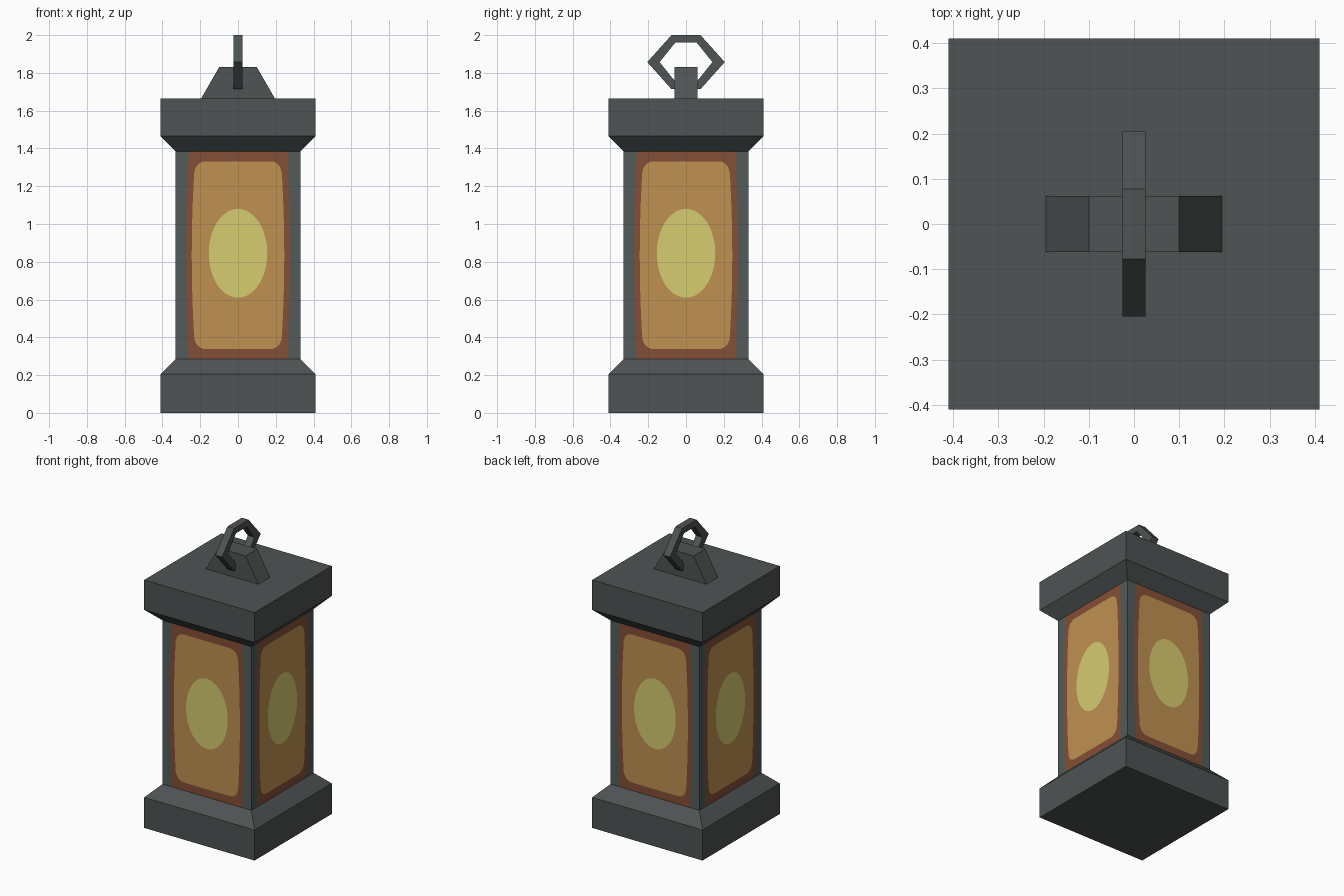
import bpy, bmesh, math
from mathutils import Matrix, Vector

cube = bpy.data.objects.get("Cube")
if cube:
    bpy.data.objects.remove(cube, do_unlink=True)


def material(name, rgb):
    lin = [((c / 255 + 0.055) / 1.055) ** 2.4 for c in rgb] + [1]
    m = bpy.data.materials.new(name)
    m.use_nodes = True
    m.diffuse_color = lin
    bsdf = m.node_tree.nodes["Principled BSDF"]
    bsdf.inputs["Base Color"].default_value = lin
    bsdf.inputs["Roughness"].default_value = 0.9
    return m


iron = material("dark iron", (78, 83, 83))
post = material("post iron", (83, 91, 91))
rust = material("rust brown", (132, 79, 54))
amber = material("amber glass", (191, 145, 82))
flame = material("flame yellow", (214, 204, 112))


def add_object(name, bm, mats):
    mesh = bpy.data.meshes.new(name)
    bm.to_mesh(mesh)
    bm.free()
    for m in mats:
        mesh.materials.append(m)
    ob = bpy.data.objects.new(name, mesh)
    bpy.context.collection.objects.link(ob)
    return ob


def square_loft(name, profile):
    """Square sections given as (half width, height)."""
    bm = bmesh.new()
    rings = [[bm.verts.new((sx * h, sy * h, z)) for sx, sy in
              ((-1, -1), (1, -1), (1, 1), (-1, 1))] for h, z in profile]
    for a, b in zip(rings, rings[1:]):
        for i in range(4):
            j = (i + 1) % 4
            bm.faces.new((a[i], a[j], b[j], b[i]))
    bm.faces.new(rings[0][::-1])
    bm.faces.new(rings[-1])
    return add_object(name, bm, [iron])


WIDE, SLIM, LOW, HIGH = 0.41, 0.33, 0.285, 1.385
square_loft("base", [(WIDE, 0), (WIDE, 0.205), (SLIM, LOW)])
square_loft("roof", [(SLIM, HIGH), (WIDE, 1.465), (WIDE, 1.665)])

# Glowing walls: nested outlines joined into coloured bands
STEPS = 20
side = [math.sin(math.pi / 2 * (2 * i / STEPS - 1)) for i in range(STEPS)]
square = ([(s, -1) for s in side] + [(1, s) for s in side]
          + [(-s, 1) for s in side] + [(-1, -s) for s in side])
MID, HALF = (LOW + HIGH) / 2, (HIGH - LOW) / 2


def full_edge(u, v):
    return SLIM * u, MID + HALF * v


def rust_edge(u, v):
    return 0.275 * u * (1 - 0.05 * v * v), MID + HALF * v


def amber_edge(u, v):
    a, b, r = 0.245, 0.497, 0.06
    p = Vector((a * u, b * v))
    q = Vector((max(r - a, min(a - r, p.x)), max(r - b, min(b - r, p.y))))
    p = q + (p - q).normalized() * r
    return p.x * (1 - 0.07 * (p.y / b) ** 2), MID + p.y


def flame_edge(u, v):
    d = Vector((u, v)).normalized()
    return 0.155 * d.x, 0.845 + 0.235 * d.y


bm = bmesh.new()
for k in range(4):
    turn = Matrix.Rotation(k * math.pi / 2, 3, 'Z')
    rings = []
    for edge in (full_edge, rust_edge, amber_edge, flame_edge):
        points = [edge(u, v) for u, v in square]
        rings.append([bm.verts.new(turn @ Vector((x, -SLIM, z))) for x, z in points])
    for band, (a, b) in enumerate(zip(rings, rings[1:])):
        for i in range(len(square)):
            j = (i + 1) % len(square)
            # the posts only fill the two upright sides
            if band == 0 and abs(square[i][1] + square[j][1]) == 2:
                continue
            bm.faces.new((a[i], a[j], b[j], b[i])).material_index = band
    bm.faces.new(rings[-1]).material_index = 3
bmesh.ops.delete(bm, geom=[v for v in bm.verts if not v.link_faces], context='VERTS')
add_object("lantern_walls", bm, [post, rust, amber, flame])

# Hanging bracket on the roof
bm = bmesh.new()
trapezoid = [(-0.195, 1.665), (0.195, 1.665), (0.1, 1.83), (-0.1, 1.83)]
face = bm.faces.new([bm.verts.new((x, -0.062, z)) for x, z in trapezoid])
out = bmesh.ops.extrude_face_region(bm, geom=[face])
bmesh.ops.translate(bm, vec=(0, 0.124, 0),
                    verts=[g for g in out["geom"] if isinstance(g, bmesh.types.BMVert)])
bmesh.ops.recalc_face_normals(bm, faces=bm.faces)
add_object("bracket", bm, [iron])

# Six-sided hanging ring through the bracket
bm = bmesh.new()


def hexagon(x, wide, flat, tall):
    return [bm.verts.new((x, y, 1.857 + z)) for y, z in
            ((wide, 0), (flat, tall), (-flat, tall), (-wide, 0), (-flat, -tall), (flat, -tall))]


outer, inner = (0.205, 0.077, 0.143), (0.14, 0.057, 0.103)
loops = [hexagon(-0.025, *outer), hexagon(0.025, *outer),
         hexagon(0.025, *inner), hexagon(-0.025, *inner)]
for a, b in zip(loops, loops[1:] + loops[:1]):
    for i in range(6):
        j = (i + 1) % 6
        bm.faces.new((a[i], a[j], b[j], b[i]))
bmesh.ops.recalc_face_normals(bm, faces=bm.faces)
add_object("hanging_ring", bm, [iron])
